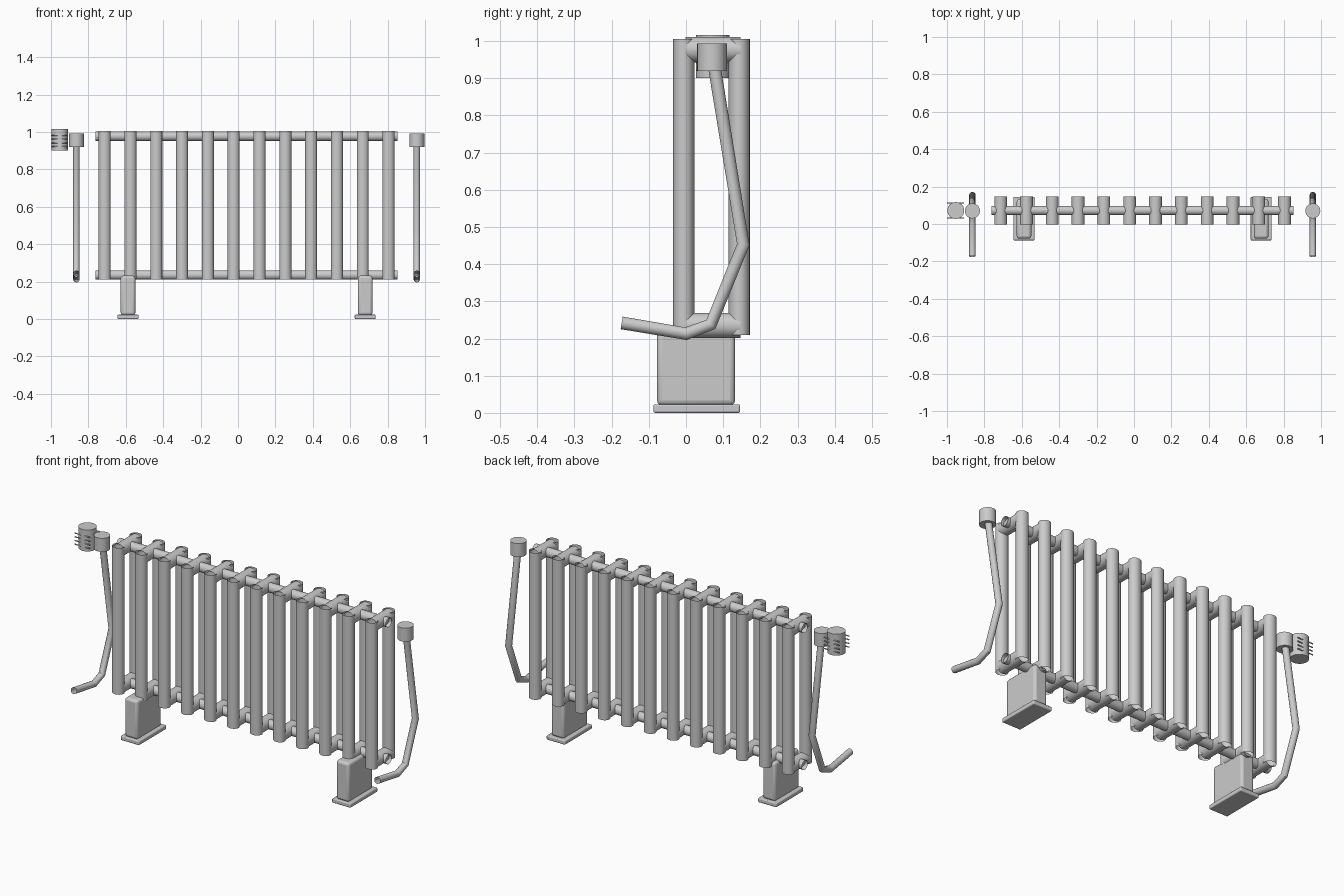
import bpy
from mathutils import Vector

if "Cube" in bpy.data.objects:
    bpy.data.objects.remove(bpy.data.objects["Cube"])

YC = 0.072          # depth of the radiator centre line
TOP, BOTTOM = 0.977, 0.235


def finish(ob, name):
    ob.name = name
    bpy.ops.object.select_all(action='DESELECT')
    ob.select_set(True)
    bpy.context.view_layer.objects.active = ob
    bpy.ops.object.shade_smooth_by_angle(angle=0.7)
    return ob


def tube(name, a, b, r, capped=False, verts=28, squash=1.0):
    a, b = Vector(a), Vector(b)
    bpy.ops.mesh.primitive_cylinder_add(
        vertices=verts, radius=r, depth=(b - a).length,
        end_fill_type='NGON' if capped else 'NOTHING', location=(a + b) / 2)
    ob = bpy.context.object
    ob.rotation_euler = (b - a).to_track_quat('Z', 'Y').to_euler()
    ob.scale.y = squash
    return finish(ob, name)


def box(name, x, y, z, size, bevel):
    bpy.ops.mesh.primitive_cube_add(size=1, location=(x, y, z))
    ob = bpy.context.object
    ob.scale = size
    bpy.ops.object.transform_apply(location=False, rotation=False, scale=True)
    m = ob.modifiers.new("bevel", 'BEVEL')
    m.width, m.segments = bevel, 3
    return finish(ob, name)


# Radiator sections: front and back tube joined by short cross tubes
for i in range(12):
    x = -0.713 + i * 0.138
    tube(f"front_column_{i}", (x, -0.006, 0.21), (x, -0.006, 1.005), 0.032, squash=0.89)
    tube(f"back_column_{i}", (x, 0.143, 0.21), (x, 0.143, 1.005), 0.032, squash=0.89)
    for label, z in (("upper", TOP), ("lower", BOTTOM)):
        tube(f"{label}_cross_tube_{i}", (x, -0.002, z), (x, 0.147, z), 0.034)

# Long header pipes running through all sections
for label, z in (("upper", TOP), ("lower", BOTTOM)):
    tube(f"{label}_header", (-0.763, YC, z), (0.854, YC, z), 0.025)

# Feet
for label, x in (("left", -0.588), ("right", 0.68)):
    box(f"{label}_foot_plate", x, 0.029, 0.0115, (0.112, 0.233, 0.023), 0.005)
    box(f"{label}_foot_block", x, 0.027, 0.126, (0.078, 0.21, 0.212), 0.014)

# Bent supply pipes with valve caps
path = [(0.073, 0.95), (0.154, 0.453), (0.067, 0.238), (0.0, 0.213), (-0.173, 0.242)]
for label, x in (("left", -0.864), ("right", 0.956)):
    cu = bpy.data.curves.new(f"{label}_supply_pipe", 'CURVE')
    cu.dimensions = '3D'
    cu.bevel_depth, cu.bevel_resolution = 0.0175, 5
    sp = cu.splines.new('POLY')
    sp.points.add(len(path) - 1)
    for p, (y, z) in zip(sp.points, path):
        p.co = (x, y, z, 1)
    ob = bpy.data.objects.new(f"{label}_supply_pipe", cu)
    bpy.context.collection.objects.link(ob)
    bpy.ops.object.select_all(action='DESELECT')
    ob.select_set(True)
    bpy.context.view_layer.objects.active = ob
    bpy.ops.object.convert(target='MESH')
    finish(bpy.context.object, f"{label}_supply_pipe")
    tube(f"{label}_valve_cap", (x, 0.07, 0.92), (x, 0.07, 0.993), 0.04, True)

# Control knob with thin grip rods piercing its front and back
tube("control_knob", (-0.953, YC, 0.9), (-0.953, YC, 1.016), 0.045, True)
for label, y in (("front", YC - 0.041), ("back", YC + 0.041)):
    for i in range(4):
        z = 0.922 + i * 0.02
        tube(f"{label}_grip_rod_{i}", (-1.0, y, z), (-0.908, y, z), 0.003, True, 10)
